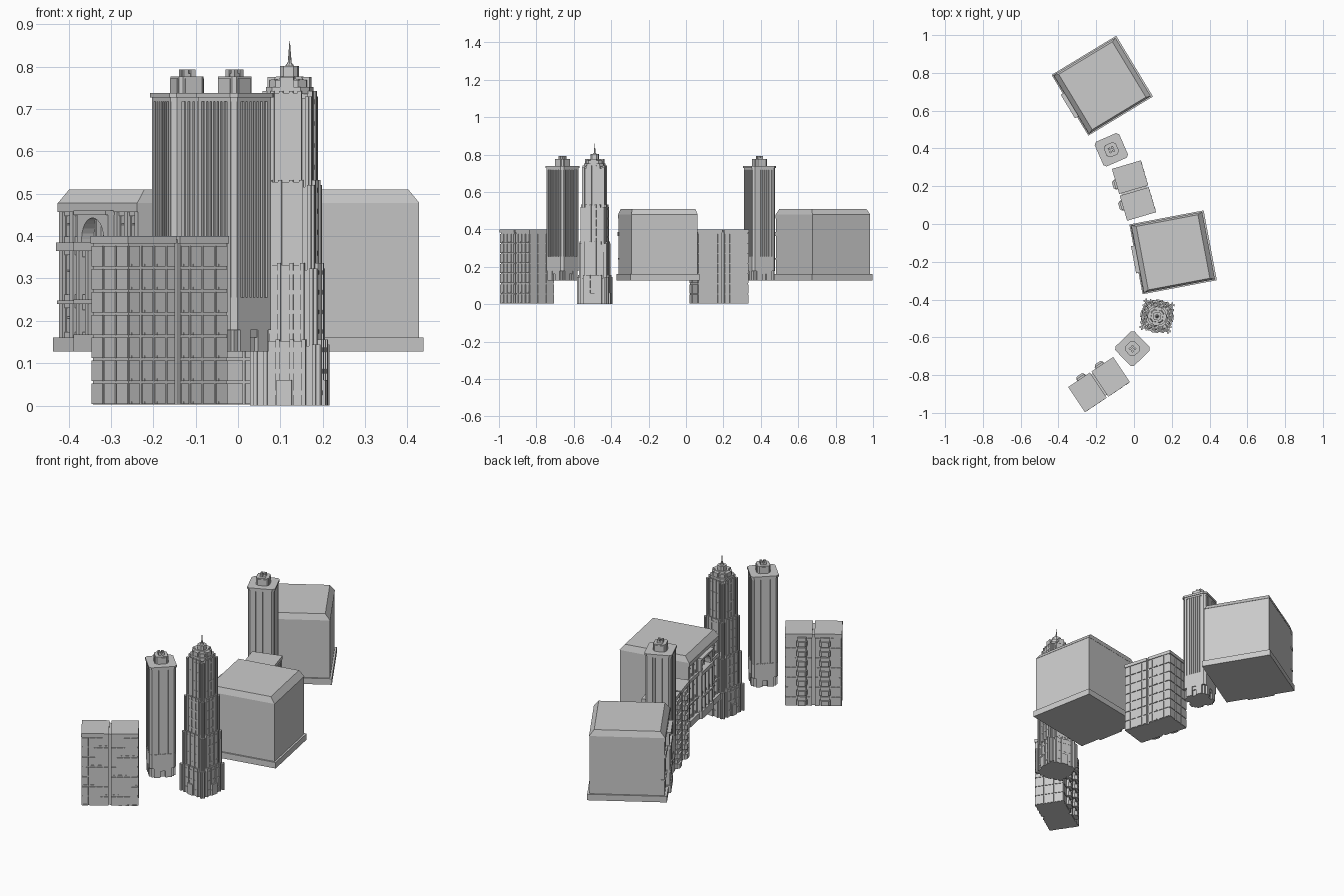
import bpy, bmesh, math
from mathutils import Matrix, Vector

if "Cube" in bpy.data.objects:
    bpy.data.objects.remove(bpy.data.objects["Cube"])


class Part:
    """Collects simple solids in local space, then places copies of them."""
    def __init__(self):
        self.bm = bmesh.new()

    def box(self, x0, x1, y0, y1, z0, z1, turn=0):
        m = (Matrix.Rotation(turn, 4, 'Z')
             @ Matrix.Translation(((x0 + x1) / 2, (y0 + y1) / 2, (z0 + z1) / 2))
             @ Matrix.Diagonal((x1 - x0, y1 - y0, z1 - z0, 1)))
        bmesh.ops.create_cube(self.bm, size=1, matrix=m)

    def four(self, *b):
        for k in range(4):
            self.box(*b, turn=k * math.pi / 2)

    def loft(self, low, high):
        a = [self.bm.verts.new(p) for p in low]
        b = [self.bm.verts.new(p) for p in high]
        n = len(a)
        self.bm.faces.new(a[::-1])
        self.bm.faces.new(b)
        for i in range(n):
            j = (i + 1) % n
            self.bm.faces.new((a[i], a[j], b[j], b[i]))

    def chamfered(self, h, c, z0, z1, h2=None):
        h2 = h2 or h
        self.loft(octo(h, c, z0), octo(h2, c * h2 / h, z1))

    def cone(self, r0, r1, z0, z1, n=8):
        bmesh.ops.create_cone(self.bm, cap_ends=True, segments=n, radius1=r0, radius2=r1,
                              depth=z1 - z0, matrix=Matrix.Translation((0, 0, (z0 + z1) / 2)))

    def place(self, name, places):
        bmesh.ops.recalc_face_normals(self.bm, faces=self.bm.faces)
        me = bpy.data.meshes.new(name)
        self.bm.to_mesh(me)
        self.bm.free()
        for x, y, deg in places:
            ob = bpy.data.objects.new(name, me)
            ob.location = (x, y, 0)
            ob.rotation_euler.z = math.radians(deg)
            bpy.context.collection.objects.link(ob)


def octo(h, c, z):
    k = h - c
    return [Vector((x, y, z)) for x, y in
            ((h, -k), (h, k), (k, h), (-k, h), (-h, k), (-h, -k), (-k, -h), (k, -h))]


def rect(x, y, z):
    return [Vector(p) for p in ((-x, -y, z), (x, -y, z), (x, y, z), (-x, y, z))]


# x, y, heading; every decorated front faces local -x
HALLS = [(-0.168, 0.732, 31.2), (0.207, -0.15, 10.7)]
SLIM = [(-0.12, 0.393, 23.5), (-0.008, -0.66, 44)]
FLATS = [(0.0, 0.177, 16.4), (-0.185, -0.85, -56.3)]
DECO = [(0.122, -0.488, -8.5)]

# ---- wide halls: plinth, body, mansard roof
p = Part()
p.box(-.2, .2, -.188, .188, .127, .16)
p.place("hall_plinth", HALLS)
p = Part()
p.box(-.172, .19, -.18, .18, .16, .478)
p.box(-.192, -.17, -.181, .181, .457, .478)
p.place("hall_body", HALLS)
p = Part()
p.loft(rect(.191, .181, .478), rect(.166, .171, .51))
p.place("hall_roof", HALLS)

# hall front: floor bands, pilasters, window frames
FLOORS = [(.16, .24), (.248, .365), (.385, .457)]
p = Part()
p.box(-.193, -.17, -.182, .182, .24, .248)
p.box(-.195, -.17, -.182, .182, .365, .385)
for s in (-1, 1):
    for y in (.172, .124, .076):
        p.box(-.188, -.17, s * y - .008, s * y + .008, .16, .457)
    for y in (.148, .1):
        for z0, z1 in FLOORS:
            c = s * y
            w, e = .012, .004
            p.box(-.18, -.17, c - .016, c - w, z0, z1)
            p.box(-.18, -.17, c + w, c + .016, z0, z1)
            p.box(-.183, -.17, c - .016, c + .016, z0, z0 + .014)
            p.box(-.183, -.17, c - .016, c + .016, z1 - .01, z1)
            p.box(-.176, -.17, c - .0015, c + .0015, z0, z1)
            zm = z0 + (z1 - z0) * .6
            p.box(-.178, -.17, c - w, c + w, zm - e / 2, zm + e / 2)
p.place("hall_front_windows", HALLS)

# hall centre pavilion with arched top floor
p = Part()
p.box(-.19, -.17, -.068, .068, .16, .385)
for z0, z1 in ((.127, .168), (.24, .25), (.365, .386), (.45, .46)):
    p.box(-.213, -.17, -.073, .073, z0, z1)
for y in (-.064, -.022, .022, .064):
    p.box(-.208, -.18, y - .007, y + .007, .16, .366)
for y in (-.043, 0, .043):
    for z0, z1 in FLOORS[:2]:
        p.box(-.198, -.18, y - .016, y + .016, z0, z0 + .014)
        p.box(-.198, -.18, y - .016, y + .016, z1 - .014, z1)
        p.box(-.194, -.18, y - .002, y + .002, z0, z1)
arch = [(-.07, .385), (-.07, .452), (.07, .452), (.07, .385)]
arch += [(.05 * math.cos(i * math.pi / 12), .393 + .05 * math.sin(i * math.pi / 12)) for i in range(13)]
arch.insert(4, (.05, .385))
arch.append((-.05, .385))
p.loft([Vector((-.205, y, z)) for y, z in arch], [Vector((-.17, y, z)) for y, z in arch])
for y in (-.018, .018):
    p.box(-.185, -.17, y - .003, y + .003, .385, .44)
p.place("hall_pavilion", HALLS)

# ---- slim towers: cross-shaped base, ribbed shaft, stepped crown
p = Part()
p.box(-.056, .056, -.056, .056, .127, .182)
p.four(.05, .067, -.045, -.012, .127, .18)
p.four(.05, .067, .012, .045, .127, .18)
p.four(.05, .063, -.012, .012, .16, .18)
p.place("slim_tower_base", SLIM)
p = Part()
p.chamfered(.061, .004, .18, .728)
p.chamfered(.067, .012, .178, .255)
p.chamfered(.067, .012, .718, .73)
for k in range(4):
    a = k * math.pi / 2
    for s in (-1, 1):
        p.box(.055, .067, min(s * .055, s * .043), max(s * .055, s * .043), .25, .72, a)
    for i in range(6):
        y = -.03 + i * .012
        p.box(.055, .0665, y - .0035, y + .0035, .25, .72, a)
    # chamfered corner pier
    p.box(.061, .0863 - .0085 + .0075, -.0085, .0085, .25, .72, a + math.pi / 4)
p.place("slim_tower_shaft", SLIM)
p = Part()
p.chamfered(.071, .013, .727, .738)
p.place("slim_tower_cornice", SLIM)
p = Part()
p.chamfered(.032, .008, .738, .777)
p.four(.02, .035, -.02, .02, .738, .772)
p.box(-.013, .013, -.013, .013, .777, .784)
for x in (-.009, .009):
    for y in (-.009, .009):
        p.box(x - .006, x + .006, y - .006, y + .006, .777, .793)
p.place("slim_tower_crown", SLIM)

# ---- apartment blocks: two halves with a slot between them
p = Part()
p.box(-.068, .068, -.01, .01, 0.003, .392)
for s in (-1, 1):
    y0, y1 = sorted((s * .007, s * .139))
    p.box(-.076, .076, y0, y1, .003, .385)
p.place("apartment_walls", FLATS)
p = Part()
for s in (-1, 1):
    y0, y1 = sorted((s * .005, s * .143))
    p.box(-.08, .08, y0, y1, .382, .4)
p.place("apartment_cornice", FLATS)

# storey panels, leaving thin joints between floors and windows
p = Part()
STEP = .054
for f in range(7):
    z0 = .004 + f * STEP
    z1 = z0 + STEP - .006
    for s in (-1, 1):
        for a, b in ((.009, .03), (.036, .066), (.072, .102), (.108, .139)):
            y0, y1 = sorted((s * a, s * b))
            p.box(.07, .0795, y0, y1, z0, z1)
            p.box(.07, .081, y0 + .006, y1 - .006, z0, z0 + .006)
        for a, b in ((.009, .03), (.088, .11), (.114, .139)):
            y0, y1 = sorted((s * a, s * b))
            p.box(-.0795, -.07, y0, y1, z0, z1)
        y0, y1 = sorted((s * .13, s * .1425))
        for x0, x1 in ((-.076, -.03), (-.024, .024), (.03, .076)):
            p.box(x0, x1, y0, y1, z0, z1)
p.place("apartment_storey_panels", FLATS)

# stacked bay windows on the front
p = Part()
for s in (-1, 1):
    c = s * .058
    for f in range(7):
        z0 = .012 + f * STEP
        prof = [(-.07, c - .027), (-.07, c + .027), (-.088, c + .027), (-.1, c + .017),
                (-.1, c - .017), (-.088, c - .027)]
        p.loft([Vector((x, y, z0)) for x, y in prof], [Vector((x, y, z0 + .026)) for x, y in prof])
        p.box(-.09, -.07, c - .022, c + .022, z0 + .02, z0 + .046)
p.place("apartment_bays", FLATS)

# ---- stepped tower: cruciform tiers with rising ribs
TIERS = [(.083, 0, .152), (.074, .1, .332), (.067, .28, .528), (.059, .48, .738)]
p = Part()
for h, z0, z1 in TIERS:
    k = h * .9
    p.box(-k, k, -k, k, z0, z1 - .012)
    p.four(0, h * .96, -h * .55, h * .55, z0, z1)
p.place("stepped_tower_core", DECO)
p = Part()
for h, z0, z1 in TIERS:
    for t, top in ((-.84, -.008), (-.55, .004), (-.2, .004), (.2, .004), (.55, .004), (.84, -.008)):
        p.four(h * .8, h * 1.01, t * h - .0045, t * h + .0045, z0, z1 + top)
    # spandrels between the ribs
    n = max(2, round((z1 - z0) / .05))
    for i in range(n):
        z = z0 + (i + .5) * (z1 - z0) / n
        p.four(h * .8, h * .98, -h * .55, h * .55, z, z + .01)
p.four(.07, .088, -.018, .018, 0, .06)
p.place("stepped_tower_ribs", DECO)
p = Part()
p.chamfered(.052, .018, .735, .752)
p.chamfered(.044, .017, .75, .768)
p.chamfered(.036, .015, .766, .777, .03)
p.four(.03, .05, -.016, .016, .735, .775)
for k in range(4):
    p.box(.036, .05, -.006, .006, .735, .77, math.pi / 4 + k * math.pi / 2)
p.chamfered(.021, .009, .77, .802)
p.place("stepped_tower_crown", DECO)
p = Part()
p.cone(.012, .006, .80, .808)
p.cone(.005, .0006, .806, .86)
p.place("stepped_tower_spire", DECO)
